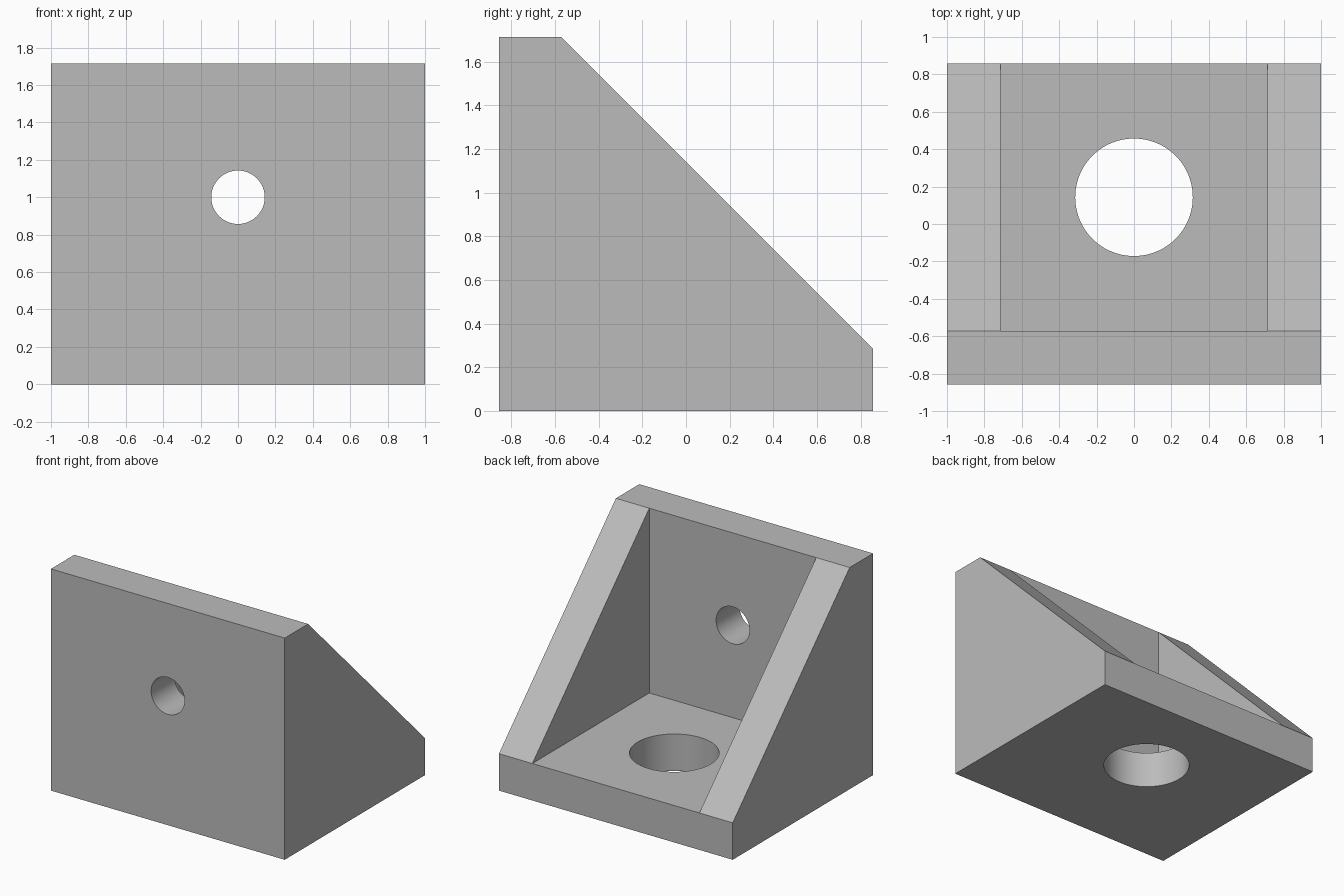
import bpy, bmesh, math
from mathutils import Matrix, Vector

cube = bpy.data.objects.get("Cube")
if cube:
    bpy.data.objects.remove(cube, do_unlink=True)

U = 1 / 7                    # one design unit
HALF_W, HALF_D, HEIGHT = 7 * U, 6 * U, 12 * U
WALL = 2 * U                 # thickness of plates and gussets

grey = bpy.data.materials.new("plain grey")
grey.use_nodes = True
GREY = (0.50, 0.50, 0.50, 1)
grey.diffuse_color = GREY
grey.node_tree.nodes["Principled BSDF"].inputs["Base Color"].default_value = GREY


def to_object(name, bm):
    bmesh.ops.recalc_face_normals(bm, faces=bm.faces)
    mesh = bpy.data.meshes.new(name)
    bm.to_mesh(mesh)
    bm.free()
    mesh.materials.append(grey)
    obj = bpy.data.objects.new(name, mesh)
    bpy.context.collection.objects.link(obj)
    return obj


def side_prism(name, profile, half_width):
    """Extrude a (y, z) side profile evenly across x."""
    bm = bmesh.new()
    face = bm.faces.new([bm.verts.new((-half_width, y, z)) for y, z in profile])
    new = bmesh.ops.extrude_face_region(bm, geom=[face])["geom"]
    verts = [v for v in new if isinstance(v, bmesh.types.BMVert)]
    bmesh.ops.translate(bm, verts=verts, vec=(2 * half_width, 0, 0))
    return to_object(name, bm)


def drill(name, centre, radius, axis):
    bm = bmesh.new()
    turn = Vector((0, 0, 1)).rotation_difference(Vector(axis)).to_matrix().to_4x4()
    bmesh.ops.create_cone(bm, cap_ends=True, segments=96, radius1=radius,
                          radius2=radius, depth=4 * WALL,
                          matrix=Matrix.Translation(centre) @ turn)
    return to_object(name, bm)


# Solid wedge: upright plate, base plate and gussets share one outline
bracket = side_prism("corner_bracket", [
    (-HALF_D, 0), (HALF_D, 0), (HALF_D, WALL),
    (WALL - HALF_D, HEIGHT), (-HALF_D, HEIGHT)], HALF_W)

# Cutters: pocket between the gussets, and the two bolt holes
inner_y, far = WALL - HALF_D, 2 * HEIGHT
cutters = [
    side_prism("pocket_cutter", [(inner_y, WALL), (far, WALL),
                                 (far, far), (inner_y, far)], 5 * U),
    drill("wall_hole_cutter", (0, -HALF_D + WALL / 2, 7 * U), U, (0, 1, 0)),
    drill("base_hole_cutter", (0, U, WALL / 2), 2.2 * U, (0, 0, 1)),
]
for cutter in cutters:
    cutter.hide_render = True
    cut = bracket.modifiers.new(cutter.name, "BOOLEAN")
    cut.operation, cut.solver, cut.object = "DIFFERENCE", "EXACT", cutter

# Apply the cuts, then drop the cutters
bpy.context.view_layer.objects.active = bracket
bracket.select_set(True)
for cutter in cutters:
    cutter.select_set(False)
    bpy.ops.object.modifier_apply(modifier=cutter.name)
    bpy.data.objects.remove(cutter, do_unlink=True)

# Smooth hole walls, crisp edges
bpy.ops.object.shade_smooth_by_angle(angle=math.radians(30))
